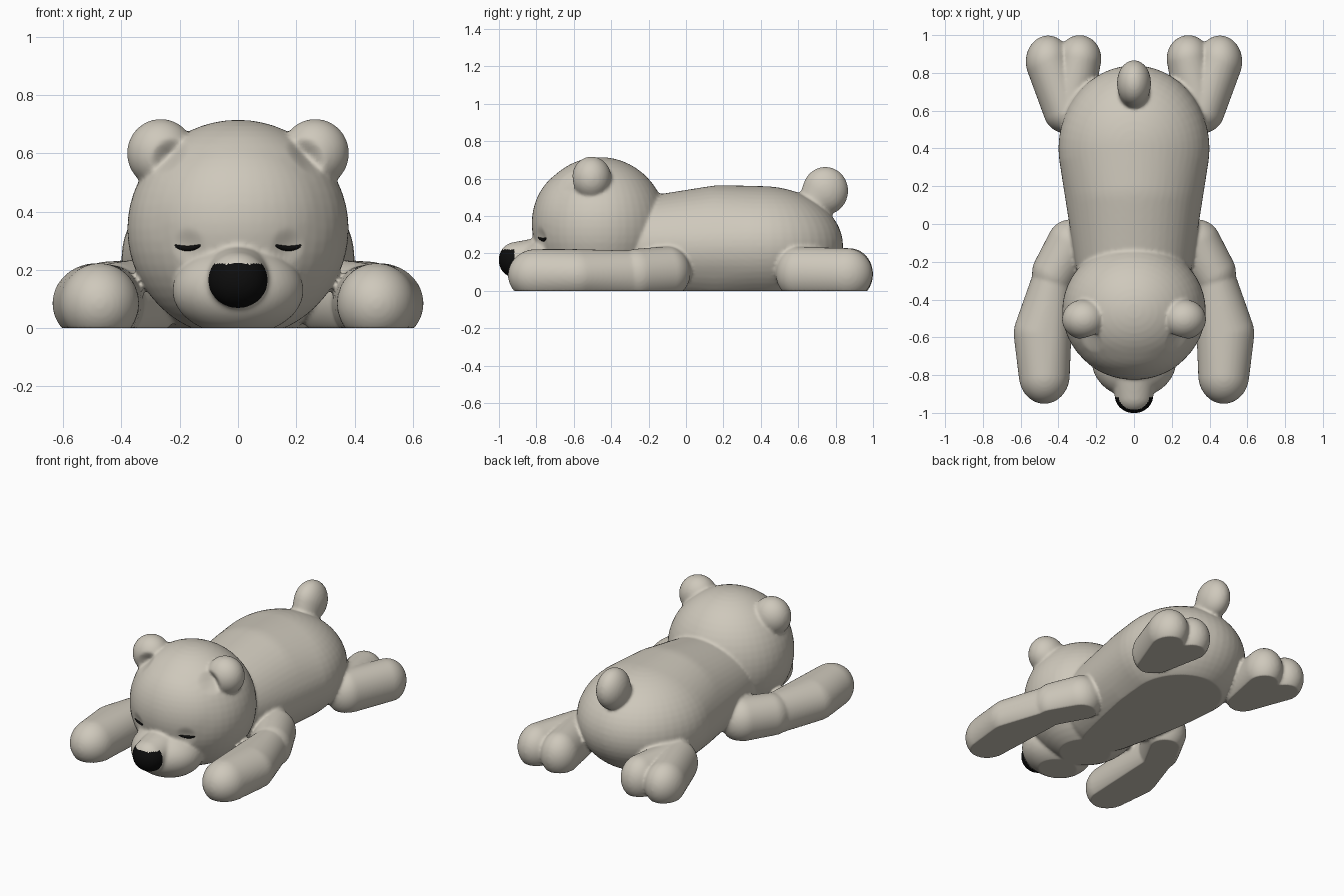
import bpy, bmesh, math
from mathutils import Vector

if "Cube" in bpy.data.objects:
    bpy.data.objects.remove(bpy.data.objects["Cube"])

# ---- colours
def material(name, rgb):
    m = bpy.data.materials.new(name)
    m.diffuse_color = (*rgb, 1)
    m.use_nodes = True
    m.node_tree.nodes["Principled BSDF"].inputs["Base Color"].default_value = m.diffuse_color
    return m

fur = material("warm grey fur", (0.62, 0.58, 0.50))
black = material("black", (0.004, 0.004, 0.004))

all_verts, all_faces = [], []

def part(blobs, sides=(1,)):
    """Add the convex hull of ellipsoids (centre, radii), optionally mirrored."""
    for s in sides:
        bm = bmesh.new()
        for c, r in blobs:
            n0 = set(bm.verts)
            bmesh.ops.create_uvsphere(bm, u_segments=48, v_segments=28, radius=1)
            for v in bm.verts:
                if v not in n0:
                    v.co = Vector((s * (c[0] + v.co.x * r[0]),
                                   c[1] + v.co.y * r[1], c[2] + v.co.z * r[2]))
        if len(blobs) > 1:
            bmesh.ops.delete(bm, geom=bm.edges[:], context='EDGES_FACES')
            res = bmesh.ops.convex_hull(bm, input=bm.verts[:])
            loose = [v for v in bm.verts if not v.link_faces]
            bmesh.ops.delete(bm, geom=loose, context='VERTS')
        bmesh.ops.recalc_face_normals(bm, faces=bm.faces[:])
        bm.verts.index_update()
        base = len(all_verts)
        all_verts.extend(v.co.copy() for v in bm.verts)
        all_faces.extend([base + v.index for v in f.verts] for f in bm.faces)
        bm.free()

BOTH = (1, -1)
# trunk
part([((0, .40, .24), (.40, .44, .32)),
      ((0, .20, .24), (.365, .40, .325)),
      ((0, -.25, .23), (.30, .30, .265))])
# head
part([((0, -.46, .34), (.38, .36, .375)),
      ((0, -.55, .36), (.335, .275, .31))])
# muzzle and nose
part([((0, -.72, .13), (.225, .20, .155))])
part([((0, -.78, .18), (.12, .10, .105)),
      ((0, -.91, .165), (.102, .092, .096))])
# ears
part([((.265, -.505, .60), (.116, .106, .118))], BOTH)
# upper arms
part([((.33, -.10, .10), (.13, .125, .138)),
      ((.42, -.26, .09), (.12, .13, .135))], BOTH)
# forearms with paws
part([((.43, -.30, .085), (.11, .12, .13)),
      ((.485, -.58, .085), (.152, .16, .138)),
      ((.475, -.80, .085), (.135, .152, .138))], BOTH)
# hind legs, two lobes per foot
part([((.36, .60, .095), (.12, .12, .14)),
      ((.455, .86, .09), (.118, .138, .138))], BOTH)
part([((.34, .62, .095), (.12, .12, .14)),
      ((.288, .875, .09), (.115, .125, .138))], BOTH)
# tail
part([((0, .745, .535), (.09, .122, .128)),
      ((0, .70, .48), (.08, .10, .08))])

# ---- fuse the parts into one soft skin
mesh = bpy.data.meshes.new("raw_bear")
mesh.from_pydata(all_verts, [], all_faces)
bear = bpy.data.objects.new("bear_body", mesh)
bpy.context.collection.objects.link(bear)
remesh = bear.modifiers.new("fuse", 'REMESH')
remesh.mode = 'VOXEL'
remesh.voxel_size = 0.0095
soft = bear.modifiers.new("soften", 'SMOOTH')
soft.factor, soft.iterations = 0.5, 6
deps = bpy.context.evaluated_depsgraph_get()
skin = bpy.data.meshes.new_from_object(bear.evaluated_get(deps))
bear.modifiers.clear()
bear.data = skin
bpy.data.meshes.remove(mesh)
skin.name = "bear_body"

# dents: (centre, radius, depth) for ear hollows and eye sockets; flat belly
dents = [((.222, -.60, .575), .085, .045), ((.17, -.775, .28), .07, .012)]
for v in skin.vertices:
    p = Vector((abs(v.co.x), v.co.y, v.co.z))
    for c, r, depth in dents:
        d = (p - Vector(c)).length / r
        if d < 1:
            v.co.y += depth * (1 - d * d) ** 2
    v.co.z = max(v.co.z, 0)
skin.update()

# nose pad is the black front of the nose
skin.materials.clear()
skin.materials.append(fur)
skin.materials.append(black)
for f in skin.polygons:
    c = f.center
    on_nose = (c.x / .106) ** 2 + ((c.z - .165) / .102) ** 2 < 1
    f.material_index = int(on_nose and c.y < -.918 and c.z < .22)
    f.use_smooth = True

# ---- closed eyes: tapered arcs lying on the face
bpy.context.view_layer.update()
curve = bpy.data.curves.new("closed_eyes", 'CURVE')
curve.dimensions = '3D'
curve.bevel_depth, curve.bevel_resolution = 0.010, 3
curve.use_fill_caps = True
N = 13
for s in BOTH:
    sp = curve.splines.new('POLY')
    sp.points.add(N - 1)
    for i, pt in enumerate(sp.points):
        t = 2 * i / (N - 1) - 1
        x, z = s * (.172 + .048 * t), .274 + .013 * t * t
        hit, loc, _, _ = bear.ray_cast(Vector((x, -2, z)), Vector((0, 1, 0)))
        pt.co = (x, (loc.y if hit else -.77) + .003, z, 1)
        pt.radius = max(.15, math.sqrt(1 - t * t))
    sp.use_smooth = True
curve.materials.append(black)
eyes = bpy.data.objects.new("closed_eyes", curve)
bpy.context.collection.objects.link(eyes)
